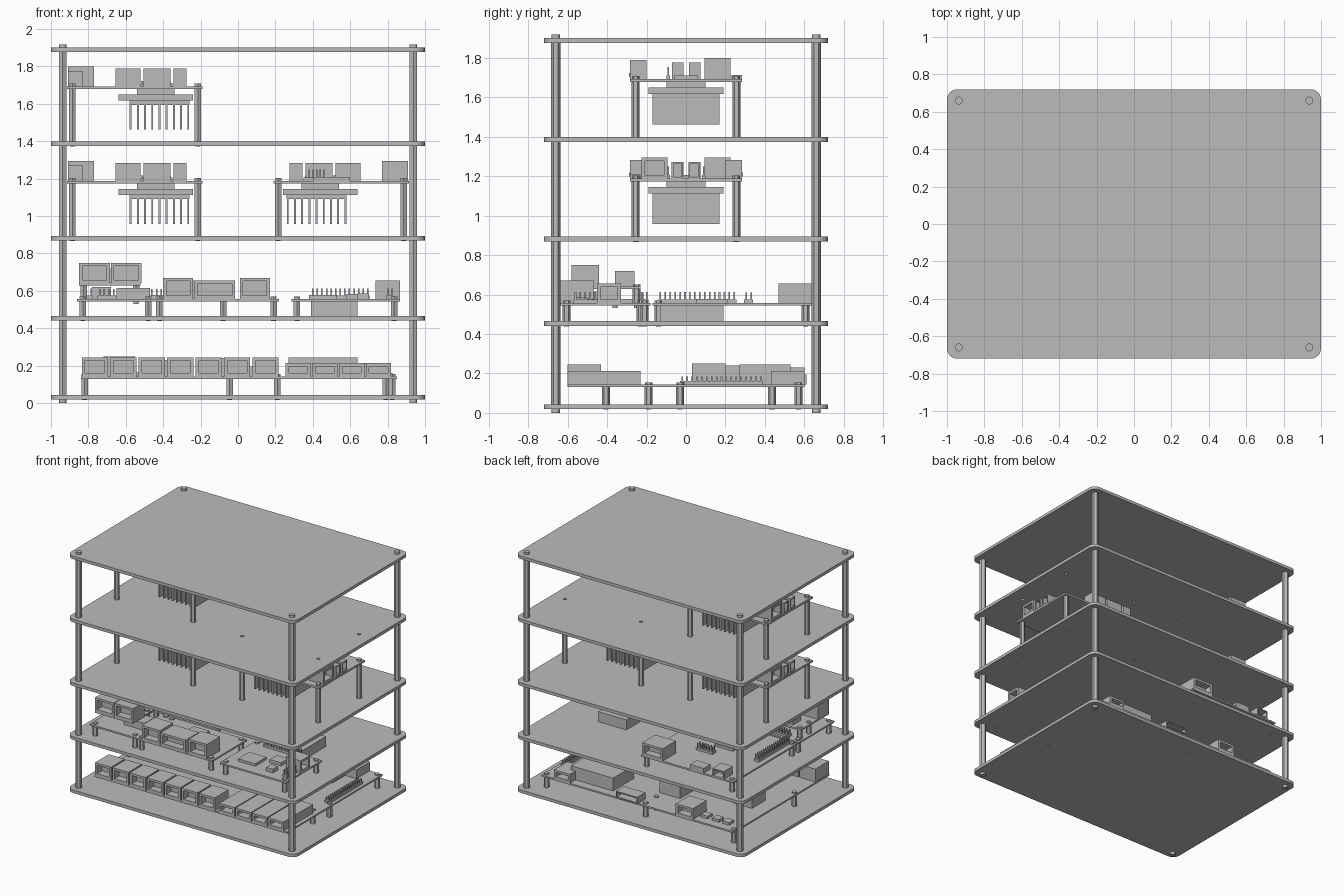
import bpy, bmesh, math
from mathutils import Matrix, Vector

default_cube = bpy.data.objects.get("Cube")
if default_cube:
    bpy.data.objects.remove(default_cube, do_unlink=True)

grey = bpy.data.materials.new("plain grey")
grey.use_nodes = True
grey.diffuse_color = (0.5, 0.5, 0.5, 1)
grey.node_tree.nodes["Principled BSDF"].inputs["Base Color"].default_value = grey.diffuse_color

FRONT, BACK = Vector((0, -1, 0)), Vector((0, 1, 0))
LEFT, RIGHT = Vector((1, 0, 0)), Vector((-1, 0, 0))


def finish(bm, name, turn=False):
    """Turn a bmesh into a named object, optionally turned half way round z."""
    if turn:
        bm.transform(Matrix.Rotation(math.pi, 4, "Z"))
    mesh = bpy.data.meshes.new(name)
    bm.to_mesh(mesh)
    bm.free()
    mesh.materials.append(grey)
    obj = bpy.data.objects.new(name, mesh)
    bpy.context.collection.objects.link(obj)
    return obj


def add_box(bm, x, y, z):
    size = [b - a for a, b in (x, y, z)]
    centre = [(a + b) / 2 for a, b in (x, y, z)]
    matrix = Matrix.Translation(centre) @ Matrix.Diagonal((*size, 1))
    return bmesh.ops.create_cube(bm, size=1, matrix=matrix)["verts"]


def add_rod(bm, x, y, z, radius, sides):
    matrix = Matrix.Translation((x, y, sum(z) / 2))
    bmesh.ops.create_cone(bm, cap_ends=True, segments=sides, radius1=radius,
                          radius2=radius, depth=z[1] - z[0], matrix=matrix)


def block(name, x, y, z, turn=False):
    bm = bmesh.new()
    add_box(bm, x, y, z)
    return finish(bm, name, turn)


def socket(name, x, y, z, facing, turn=False, rim=0.025):
    """A connector housing with a recessed mouth."""
    bm = bmesh.new()
    add_box(bm, x, y, z)
    bm.normal_update()
    mouth = max(bm.faces, key=lambda f: f.normal.dot(facing))
    bmesh.ops.inset_individual(bm, faces=[mouth], thickness=rim)
    inner = bmesh.ops.extrude_face_region(bm, geom=[mouth])
    bmesh.ops.delete(bm, geom=[mouth], context="FACES_ONLY")
    moved = [g for g in inner["geom"] if isinstance(g, bmesh.types.BMVert)]
    bmesh.ops.translate(bm, verts=moved, vec=-facing * 0.06)
    return finish(bm, name, turn)


def standoffs(name, places, z, top, turn=False):
    """Hexagonal spacers with a round screw through plate and board."""
    bm = bmesh.new()
    for x, y in places:
        add_rod(bm, x, y, z, 0.02, 6)
        add_rod(bm, x, y, (z[0] - 0.026, top), 0.013, 12)
        add_rod(bm, x, y, (z[1] + 0.015, top), 0.019, 6)
    return finish(bm, name, turn)


def pin_header(name, start, step, count, z, rows=2, turn=False):
    """Rows of thin pins standing in a low strip."""
    bm = bmesh.new()
    side = Vector((step[1], -step[0])).normalized() * 0.025
    points = [Vector(start) + Vector(step) * i + side * r
              for i in range(count) for r in range(rows)]
    for p in points:
        add_box(bm, (p.x - .004, p.x + .004), (p.y - .004, p.y + .004), z)
    xs, ys = [p.x for p in points], [p.y for p in points]
    add_box(bm, (min(xs) - .01, max(xs) + .01), (min(ys) - .01, max(ys) + .01),
            (z[0], z[0] + .018))
    return finish(bm, name, turn)


# Shelf plates with rounded corners
PLATE_TOPS = {"bottom": .043, "lower": .465, "middle": .893, "upper": 1.398, "top": 1.9}
for label, top in PLATE_TOPS.items():
    bm = bmesh.new()
    add_box(bm, (-1, 1), (-.72, .72), (top - .024, top))
    upright = [e for e in bm.edges if abs(e.verts[0].co.z - e.verts[1].co.z) > .01]
    bmesh.ops.bevel(bm, geom=upright, offset=.055, segments=6, profile=.5, affect="EDGES")
    plate = finish(bm, label + "_plate")
    if label == "upper":
        # Unused screw holes on the free half
        bm = bmesh.new()
        for x in (.215, .885):
            for y in (-.255, .255):
                add_rod(bm, x, y, (top - .1, top + .1), .013, 12)
        cutter = finish(bm, "hole_cutter")
        cut = plate.modifiers.new("holes", "BOOLEAN")
        cut.object, cut.solver = cutter, "EXACT"
        bpy.context.view_layer.update()
        graph = bpy.context.evaluated_depsgraph_get()
        plate.data = bpy.data.meshes.new_from_object(plate.evaluated_get(graph))
        plate.modifiers.clear()
        bpy.data.objects.remove(cutter, do_unlink=True)

# Corner posts
tops = list(PLATE_TOPS.values())
for x in (-.937, .937):
    for y in (-.66, .66):
        bm = bmesh.new()
        add_rod(bm, x, y, (0, 1.918), .021, 16)
        for low, high in zip(tops, tops[1:]):
            add_rod(bm, x, y, (low, high - .024), .024, 6)
        finish(bm, "corner_post")


def compute_module(plate_top, turn):
    """A board on tall spacers with a heat sink hanging beneath it."""
    z = plate_top + .295
    block("module_board", (-.915, -.19), (-.285, .285), (z - .015, z), turn)
    standoffs("module_standoffs", [(x, y) for x in (-.885, -.215) for y in (-.255, .255)],
              (plate_top, z - .015), z + .015, turn)
    block("processor", (-.54, -.34), (-.1, .1), (z - .045, z - .015), turn)
    bm = bmesh.new()
    add_box(bm, (-.64, -.24), (-.19, .19), (z - .076, z - .043))
    add_box(bm, (-.58, -.26), (-.17, .17), (z - .098, z - .076))
    for i in range(9):
        x = -.574 + i * .0385
        add_box(bm, (x - .005, x + .005), (-.17, .17), (z - .23, z - .098))
    finish(bm, "heat_sink", turn)
    # Power terminals along the long edge
    for a, b in ((-.655, -.52), (-.505, -.36), (-.345, -.275)):
        block("terminal_block", (a, b), (-.285, -.2), (z, z + .095), turn)
        bm = bmesh.new()
        for i in range(round((b - a) / .03)):
            add_box(bm, (a + .01 + i * .03, a + .028 + i * .03), (-.289, -.285),
                    (z + .01, z + .03))
        finish(bm, "terminal_mouths", turn)
    # Ports on the short edge
    socket("network_port", (-.91, -.77), (.095, .225), (z, z + .107), RIGHT, turn)
    for y in (-.07, .015):
        socket("data_port", (-.91, -.83), (y, y + .058), (z, z + .083), RIGHT, turn, .012)
    pin_header("module_pins", (-.46, -.09), (.02, 0), 5, (z, z + .06), 1, turn)
    block("module_chip", (-.47, -.35), (-.06, .06), (z, z + .018), turn)
    block("module_edge_connector", (-.6, -.4), (.23, .285), (z, z + .02), turn)


compute_module(PLATE_TOPS["upper"], False)
compute_module(PLATE_TOPS["middle"], False)
compute_module(PLATE_TOPS["middle"], True)

# Bottom shelf: one wide switch board
base, z = PLATE_TOPS["bottom"], .143
block("switch_board", (-.84, .85), (-.6, .6), (z - .013, z))
standoffs("switch_standoffs", [(-.82, .57), (-.045, .57), (.825, .57), (-.82, -.19),
          (.21, -.405), (.79, -.19), (.825, -.03), (-.045, .435)], (base, z - .013), z + .012)
for i in range(7):
    x = -.835 + i * .152
    socket("switch_port", (x, x + .14), (-.6, -.43), (z, .245), FRONT)
for i in range(4):
    x = .255 + i * .143
    socket("uplink_port", (x, x + .135), (-.6, -.23), (z, .213), FRONT)
block("transformer_large", (.27, .64), (.27, .53), (z, .245))
block("transformer_middle", (-.2, -.02), (.2, .36), (z, .24))
block("transformer_small", (-.72, -.55), (.03, .2), (z, .25))
socket("power_socket", (.6, .74), (.43, .6), (z, .213), BACK)
socket("console_port", (-.48, -.33), (.43, .6), (z, .23), BACK)
socket("serial_port", (0, .19), (.51, .61), (z, .195), BACK, rim=.012)
pin_header("switch_pins", (.79, -.02), (0, .025), 17, (z, .185))
for x in (-.56, -.66, -.75):
    block("switch_chip", (x, x + .06), (.47, .53), (z, z + .02))

# Lower shelf: a group of small boards
base, z = PLATE_TOPS["lower"], .557


def small_board(name, x, y):
    block(name, x, y, (z - .013, z))
    corners = [(a, b) for a in (x[0] + .03, x[1] - .03) for b in (y[0] + .03, y[1] - .03)]
    standoffs(name + "_standoffs", corners, (base, z - .013), z + .012)


# Stacked board at the front
small_board("stacked_base", (-.86, -.45), (-.635, -.19))
block("stacked_upper", (-.85, -.52), (-.58, -.23), (.628, .641))
standoffs("stacked_spacers", [(x, y) for x in (-.825, -.545) for y in (-.36, -.25)],
          (z, .628), .65)
for x in (-.85, -.68):
    socket("stacked_port", (x, x + .165), (-.58, -.44), (.641, .75), FRONT)
block("stacked_coil", (-.76, -.62), (-.36, -.26), (.641, .72))
block("stacked_chip", (-.65, -.47), (-.5, -.38), (z, .615))
pin_header("stacked_pins", (-.74, -.22), (.025, 0), 6, (z, .61))

# Middle front board with a row of ports
small_board("port_board", (-.45, .22), (-.635, -.2))
for a, b, top in ((-.4, -.24, .67), (-.235, -.015, .655), (.01, .17, .67)):
    socket("board_port", (a, b), (-.635, -.47), (z, top), FRONT)
block("port_chip", (-.2, -.06), (-.38, -.27), (z, z + .02))

# Front board beside it with pins and chips
small_board("control_board", (.285, .865), (-.635, -.18))
pin_header("control_pins", (.4, -.2), (.0245, 0), 13, (z, .612))
pin_header("control_side_pins", (.8, -.56), (0, .025), 5, (z, .612))
block("control_chip", (.38, .53), (-.54, -.4), (z, z + .02))
block("control_memory", (.58, .68), (-.43, -.34), (z, z + .025))
block("control_regulator", (.64, .7), (-.56, -.5), (z, z + .03))
socket("control_port", (.735, .865), (-.45, -.33), (z, .655), LEFT)

# Back board and the loose storage box
small_board("controller_board", (-.86, -.05), (-.17, .635))
pin_header("controller_pins", (-.81, -.13), (0, .025), 16, (z, .612))
pin_header("controller_short_pins", (-.46, .33), (.025, 0), 6, (z, .61))
socket("controller_port", (-.24, -.06), (.47, .635), (z, .655), BACK)
socket("controller_power", (-.78, -.68), (.53, .64), (z, .62), BACK, rim=.012)
block("controller_connector", (-.6, -.48), (.55, .635), (z, .595))
block("controller_chip", (-.56, -.4), (.05, .21), (z, z + .02))
block("storage_box", (.39, .64), (-.13, .19), (base, .545))
